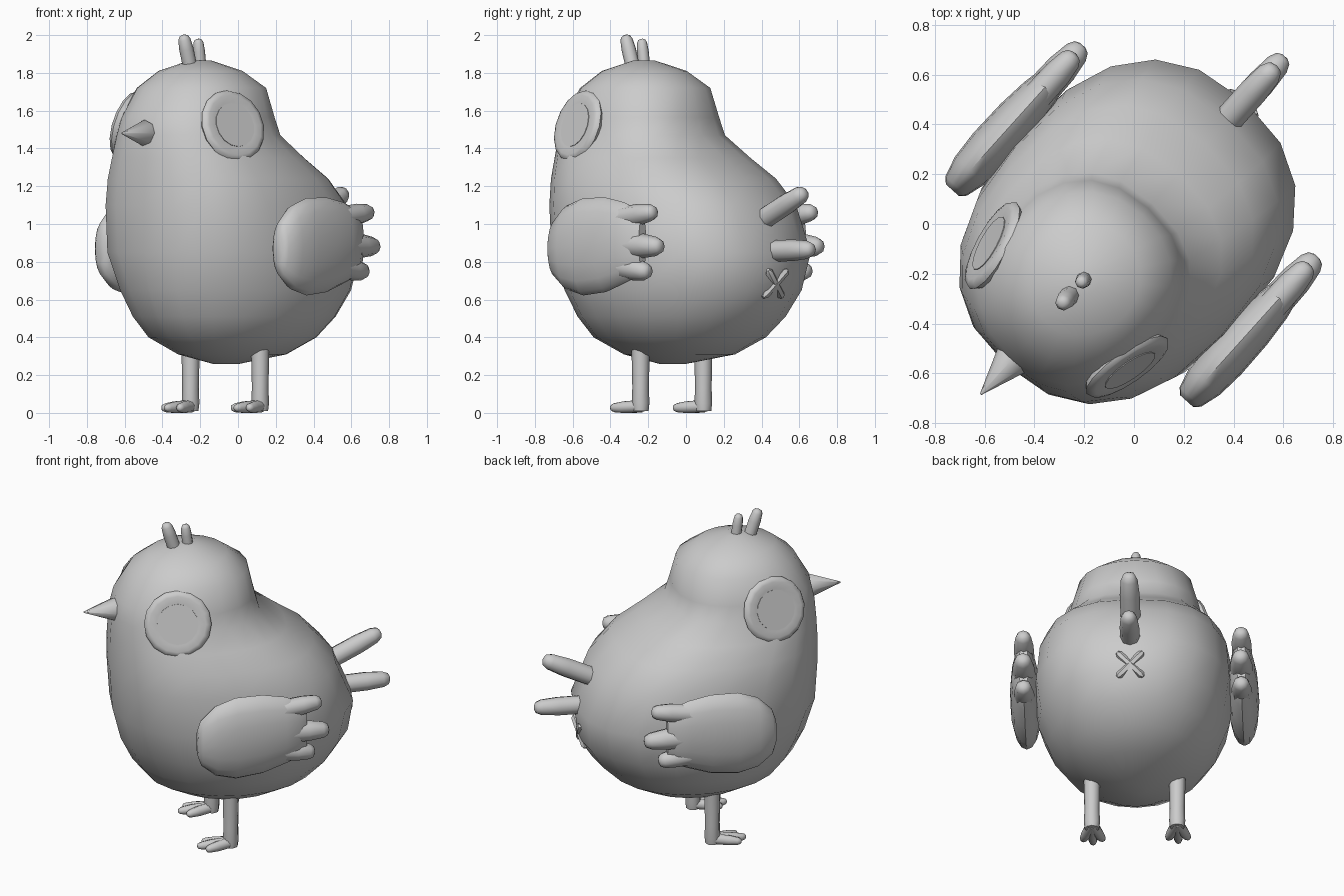
import bpy
import bmesh
from math import radians, cos, sin, pi, copysign
from mathutils import Matrix, Vector

if "Cube" in bpy.data.objects:
    bpy.data.objects.remove(bpy.data.objects["Cube"])

# The bird is built facing -y, then turned about z
TURN = Matrix.Rotation(radians(-42), 4, "Z")

grey = bpy.data.materials.new("plain_grey")
grey.use_nodes = True
grey.diffuse_color = (0.6, 0.6, 0.6, 1)
grey.node_tree.nodes["Principled BSDF"].inputs["Base Color"].default_value = (0.6, 0.6, 0.6, 1)


def finish(name, bm, angle=50):
    bmesh.ops.recalc_face_normals(bm, faces=bm.faces)
    bm.transform(TURN)
    mesh = bpy.data.meshes.new(name)
    bm.to_mesh(mesh)
    bm.free()
    mesh.materials.append(grey)
    obj = bpy.data.objects.new(name, mesh)
    bpy.context.collection.objects.link(obj)
    bpy.ops.object.select_all(action="DESELECT")
    obj.select_set(True)
    bpy.context.view_layer.objects.active = obj
    bpy.ops.object.shade_smooth_by_angle(angle=radians(angle))


def loft(bm, rings):
    """Skin a list of equal rings and cap both ends."""
    loops = [[bm.verts.new(p) for p in ring] for ring in rings]
    n = len(loops[0])
    for a, b in zip(loops, loops[1:]):
        for i in range(n):
            j = (i + 1) % n
            bm.faces.new((a[i], a[j], b[j], b[i]))
    bm.faces.new(loops[0])
    bm.faces.new(loops[-1])


def tube(bm, start, end, profile, sides=8):
    """Round bar from start to end; profile holds (fraction, radius) pairs."""
    start, end = Vector(start), Vector(end)
    axis = end - start
    rot = axis.to_track_quat("Z", "Y").to_matrix()
    loft(bm, [[start + axis * f + rot @ Vector((r * cos(2 * pi * i / sides), r * sin(2 * pi * i / sides), 0))
               for i in range(sides)] for f, r in profile])


def feather(bm, start, end, r, root=1.0):
    tube(bm, start, end, [(0, r * root), (0.6, r * (1 + root) / 2), (0.88, r * 0.85),
                          (0.97, r * 0.6), (1, r * 0.25)])


# Body and head: height, front reach, back reach, half width, squareness
SECTIONS = [
    (0.26, 0.17, 0.02, 0.07, 2), (0.31, 0.37, -0.27, 0.26, 2),
    (0.40, 0.54, -0.44, 0.41, 2), (0.51, 0.63, -0.555, 0.495, 2),
    (0.65, 0.70, -0.645, 0.555, 2.05), (0.85, 0.75, -0.665, 0.58, 2.35),
    (1.10, 0.765, -0.56, 0.56, 2.4), (1.24, 0.765, -0.43, 0.52, 2.4),
    (1.35, 0.76, -0.27, 0.46, 2.4), (1.47, 0.75, -0.11, 0.40, 2.4),
    (1.565, 0.73, -0.085, 0.378, 2.3), (1.72, 0.64, -0.05, 0.335, 2.1),
    (1.81, 0.53, 0.07, 0.22, 2), (1.865, 0.36, 0.24, 0.06, 2)]


def section(z, front, back, width, power, n=20):
    mid, reach = (front + back) / 2, (front - back) / 2
    ring = []
    for i in range(n):
        c, s = cos(2 * pi * i / n), sin(2 * pi * i / n)
        ring.append(Vector((width * (1 + 0.03 * s) * copysign(abs(c) ** (2 / power), c),
                            -mid + reach * copysign(abs(s) ** (2 / power), s), z)))
    return ring


bm = bmesh.new()
loft(bm, [section(*s) for s in SECTIONS])
finish("body", bm, 60)

# Beak
bm = bmesh.new()
tube(bm, (0, -0.68, 1.48), (0, -0.92, 1.48), [(0, 0.05), (0.25, 0.072), (1, 0.004)])
finish("beak", bm, 70)

# Crown feathers
bm = bmesh.new()
feather(bm, (0, -0.375, 1.82), (0, -0.432, 2.0), 0.038)
feather(bm, (0, -0.295, 1.82), (0, -0.316, 1.98), 0.031)
finish("crown_feathers", bm)

# Tail feathers
bm = bmesh.new()
feather(bm, (0, 0.52, 1.01), (0, 0.85, 1.17), 0.058)
feather(bm, (0, 0.55, 0.855), (0, 0.905, 0.865), 0.057)
finish("tail_feathers", bm)

# Small crossed bars under the tail
bm = bmesh.new()
for side in (-1, 1):
    tube(bm, (-0.075 * side, 0.617, 0.612), (0.075 * side, 0.652, 0.757),
         [(0, 0.01), (0.08, 0.022), (0.92, 0.022), (1, 0.01)], 6)
finish("tail_cross", bm)

# Wing: forward position, middle height, half height, half thickness
WING = [(0.387, 0.87, 0.08, 0.035), (0.365, 0.87, 0.145, 0.058), (0.28, 0.875, 0.222, 0.082),
        (0.16, 0.88, 0.258, 0.091), (0.0, 0.89, 0.25, 0.088), (-0.13, 0.90, 0.215, 0.076),
        (-0.21, 0.90, 0.185, 0.06), (-0.26, 0.90, 0.14, 0.03)]

for side, label in ((1, "left"), (-1, "right")):
    # Eye: rimmed disc leaning forward and up
    normal = Vector((side, -0.24, 0.30)).normalized()
    centre = Vector((side * 0.35, -0.44, 1.515))
    bm = bmesh.new()
    tube(bm, centre - normal * 0.1, centre + normal * 0.036,
         [(0, 0.15), (0.6, 0.18), (0.82, 0.197), (0.95, 0.188), (1, 0.165), (0.975, 0.13), (0.975, 0.02)], 16)
    finish(label + "_eye", bm)
    bm = bmesh.new()
    tube(bm, centre, centre + normal * 0.036, [(0, 0.12), (1, 0.12)], 16)
    finish(label + "_pupil", bm, 30)

    # Wing blade with three short fingers behind
    bm = bmesh.new()
    x = side * 0.633
    loft(bm, [[Vector((x + thick * cos(2 * pi * i / 16), -s, z + high * sin(2 * pi * i / 16)))
               for i in range(16)] for s, z, high, thick in WING])
    feather(bm, (x, 0.08, 1.03), (x, 0.35, 1.065), 0.054, root=1.1)
    feather(bm, (x, 0.08, 0.89), (x, 0.395, 0.88), 0.06, root=1.15)
    feather(bm, (x, 0.05, 0.78), (x, 0.31, 0.745), 0.056, root=1.1)
    finish(label + "_wing", bm)

    # Leg with three splayed toes
    bm = bmesh.new()
    x = side * 0.248
    tube(bm, (x, -0.1, 0.01), (x, -0.1, 0.42), [(0, 0.042), (0.1, 0.047), (0.3, 0.044), (1, 0.05)])
    for spread, reach in ((-0.06, 0.16), (0, 0.2), (0.06, 0.16)):
        feather(bm, (x, -0.09, 0.036), (x + spread, -0.1 - reach, 0.026), 0.028, root=1.2)
    finish(label + "_leg", bm)
